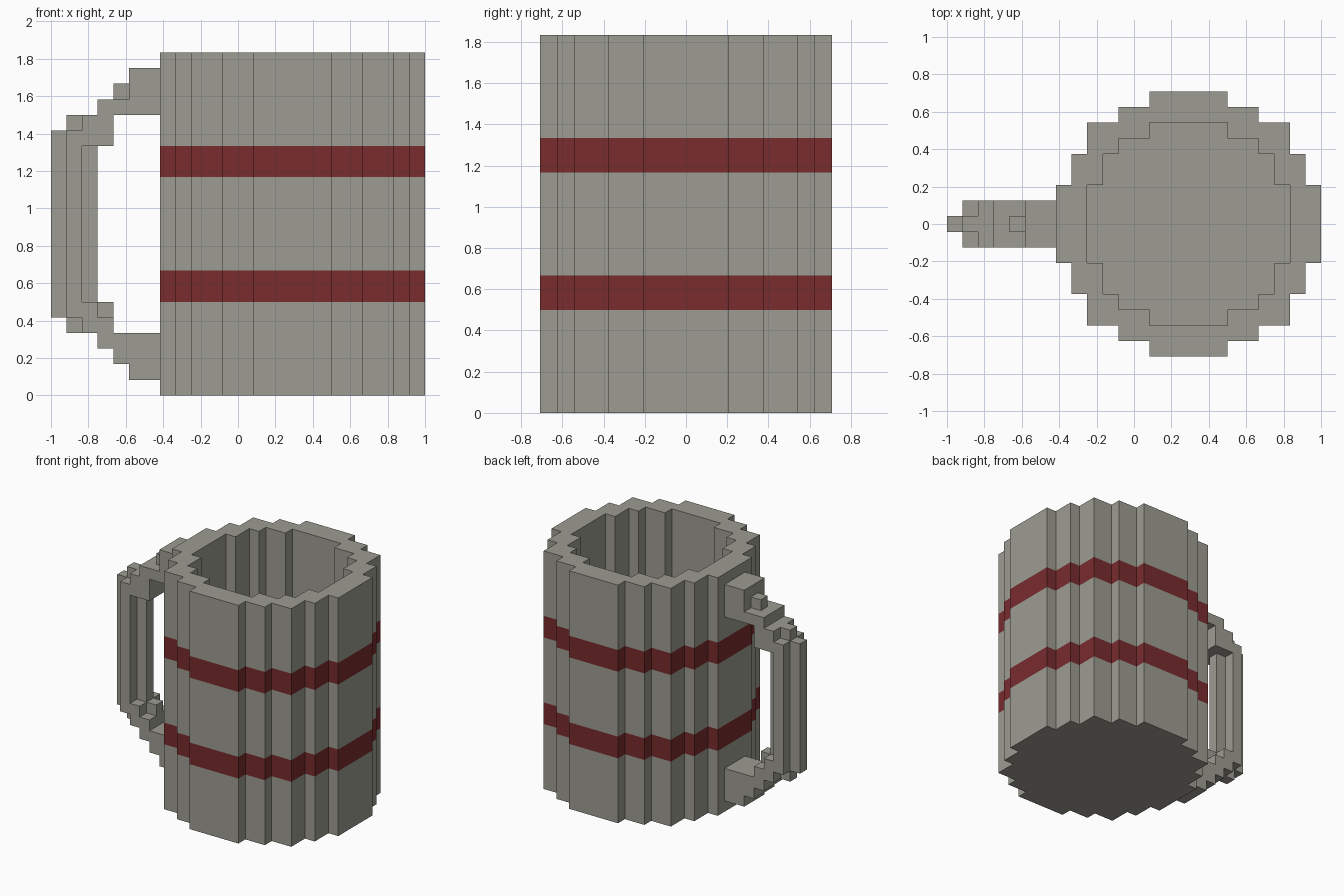
import bpy, bmesh

if "Cube" in bpy.data.objects:
    bpy.data.objects.remove(bpy.data.objects["Cube"])

U = 1 / 12      # one block of the grid
CX = 3.5        # mug centre along x, in blocks


def material(name, rgb):
    m = bpy.data.materials.new(name)
    m.diffuse_color = (*rgb, 1)
    m.use_nodes = True
    m.node_tree.nodes["Principled BSDF"].inputs["Base Color"].default_value = m.diffuse_color
    return m


stone = material("stone grey", (0.337, 0.332, 0.287))
red = material("dark red", (0.188, 0.025, 0.027))


def finish(bm, name, mats):
    me = bpy.data.meshes.new(name)
    bm.to_mesh(me)
    bm.free()
    for m in mats:
        me.materials.append(m)
    ob = bpy.data.objects.new(name, me)
    bpy.context.collection.objects.link(ob)
    return ob


def outline(corners):
    """Stepped circle: one quadrant of outer corners, turned four times."""
    quad = []
    for i, (x, y) in enumerate(corners):
        if i:
            quad.append((x, corners[i - 1][1]))
        quad.append((x, y))
    pts = []
    for _ in range(4):
        pts += quad
        quad = [(-y, x) for x, y in quad]
    return pts


def ring(bm, pts, z):
    return [bm.verts.new(((x + CX) * U, y * U, z * U)) for x, y in pts]


def wall(bm, low, high, mat=0, inward=False):
    n = len(low)
    for i in range(n):
        j = (i + 1) % n
        vs = [low[i], low[j], high[j], high[i]]
        f = bm.faces.new(vs[::-1] if inward else vs)
        f.material_index = mat


# Mug body: stepped outer wall with two flush red bands, hollow inside
outer = outline([(8.5, 2.5), (7.5, 4.5), (6.5, 6.5), (4.5, 7.5), (2.5, 8.5)])
inner = outline([(6.5, 2.5), (5.5, 4.5), (4.5, 5.5), (2.5, 6.5)])
bm = bmesh.new()
rings = [ring(bm, outer, z) for z in (0, 6, 8, 14, 16, 22)]
for i in range(5):
    wall(bm, rings[i], rings[i + 1], i % 2)
bm.faces.new(rings[0][::-1])
floor, lip = ring(bm, inner, 2), ring(bm, inner, 22)
wall(bm, floor, lip, inward=True)
bm.faces.new(floor)
# Rim between outer and inner outlines
rim = [e for e in bm.edges if e.is_boundary]
bmesh.ops.triangle_fill(bm, edges=rim, use_beauty=True, normal=(0, 0, 1))
bmesh.ops.recalc_face_normals(bm, faces=bm.faces)
finish(bm, "mug_body", [stone, red])

# Handle: blocks given as (x0, x1, z0, z1); first three blocks wide
wide = [(-7, -5, 18, 21), (-8, -7, 18, 19), (-9, -8, 16, 19), (-10, -9, 16, 18),
        (-11, -10, 5, 17),
        (-10, -9, 4, 6), (-9, -8, 3, 5), (-8, -7, 2, 4), (-7, -5, 1, 4)]
# then the single-block ridge along the middle
ridge = [(-8, -7, 19, 20), (-11, -10, 17, 18), (-12, -11, 5, 17),
         (-10, -9, 6, 16), (-11, -10, 4, 5), (-9, -8, 5, 6)]
cells = set()
for boxes, ys in ((wide, (-1, 0, 1)), (ridge, (0,))):
    for x0, x1, z0, z1 in boxes:
        cells |= {(x, y, z) for x in range(x0, x1) for y in ys for z in range(z0, z1)}

# Keep only the exposed block faces, then merge the flat ones
bm = bmesh.new()
for c in cells:
    for axis in range(3):
        for side in (0, 1):
            nb = list(c)
            nb[axis] += 2 * side - 1
            if tuple(nb) in cells or nb[0] >= -5:
                continue
            a, b = (axis + 1) % 3, (axis + 2) % 3
            vs = []
            for da, db in ((0, 0), (1, 0), (1, 1), (0, 1)):
                p = list(c)
                p[axis] += side
                p[a] += da
                p[b] += db
                vs.append(bm.verts.new((p[0] * U, (p[1] - 0.5) * U, p[2] * U)))
            bm.faces.new(vs if side else vs[::-1])
bmesh.ops.remove_doubles(bm, verts=bm.verts, dist=0.001)
bmesh.ops.dissolve_limit(bm, angle_limit=0.01, verts=bm.verts, edges=bm.edges)
finish(bm, "handle", [stone])
